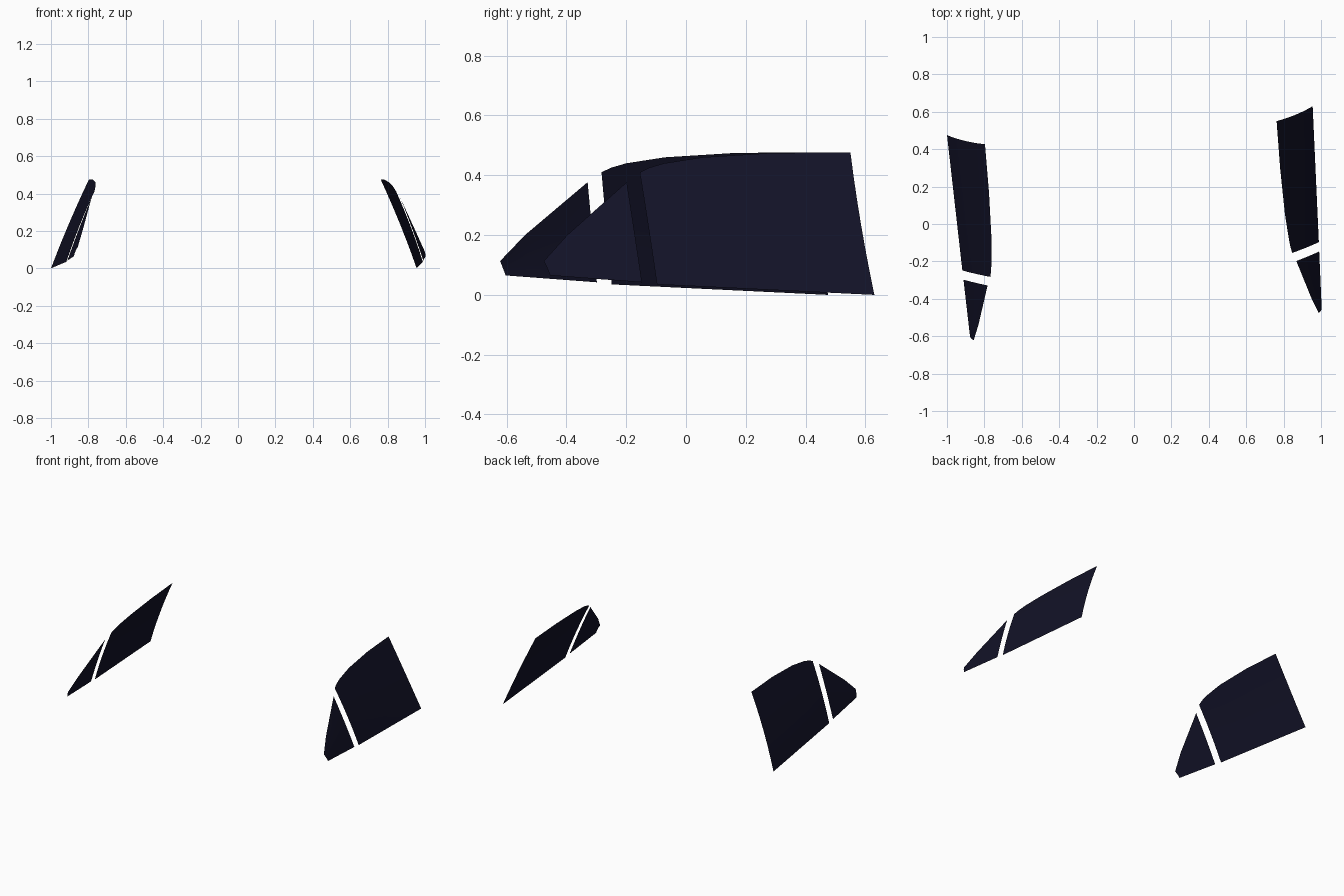
import bpy, bmesh, math
from mathutils import Vector, Matrix

if "Cube" in bpy.data.objects:
    bpy.data.objects.remove(bpy.data.objects["Cube"])

glass = bpy.data.materials.new("dark navy glass")
glass.diffuse_color = (0.006, 0.006, 0.02, 1)
glass.use_nodes = True
glass.node_tree.nodes["Principled BSDF"].inputs["Base Color"].default_value = glass.diffuse_color

# The pair of window sets is turned slightly about z and shifted off centre
PLACE = Matrix.Rotation(math.atan(0.0793), 4, 'Z') @ Matrix.Translation((0.0215, 0, 0))
ROWS = 6


def window(name, side, bottom, top, bulge, rear_bow=0.0):
    """Loft a gently bowed single sheet between a bottom and a top edge."""
    bm = bmesh.new()
    grid = []
    for i, (b, t) in enumerate(zip(bottom, top)):
        b, t = Vector(b), Vector(t)
        col = []
        for r in range(ROWS + 1):
            f = r / ROWS
            p = b.lerp(t, f)
            k = 4 * f * (1 - f)
            p.x += bulge * k * 0.92
            p.z += bulge * k * 0.38
            if i == len(bottom) - 1:
                p.y -= rear_bow * k
            p.x *= side
            col.append(bm.verts.new(PLACE @ p))
        grid.append(col)
    for a, c in zip(grid, grid[1:]):
        for r in range(ROWS):
            quad = [a[r], c[r], c[r + 1], a[r + 1]]
            f = bm.faces.new(quad if side > 0 else quad[::-1])
            f.smooth = True
    me = bpy.data.meshes.new(name)
    bm.to_mesh(me)
    bm.free()
    me.materials.append(glass)
    ob = bpy.data.objects.new(name, me)
    bpy.context.collection.objects.link(ob)


def along(a, b, fractions):
    return [Vector(a).lerp(Vector(b), f) for f in fractions]


# Door window: edges listed front to rear
door_top = [(0.8095, -0.221, 0.41), (0.803, -0.19, 0.425), (0.797, -0.139, 0.44),
            (0.787, -0.01, 0.46), (0.781, 0.231, 0.475), (0.782, 0.488, 0.476)]
door_bottom = along((0.956, -0.175, 0.035), (0.9805, 0.5525, 0.0),
                    [0, 0.05, 0.12, 0.3, 0.64, 1])

# Front quarter window
quarter_top = [(0.925, -0.552, 0.113), (0.893, -0.471, 0.2), (0.828, -0.266, 0.377)]
quarter_bottom = along((0.943, -0.532, 0.065), (0.954, -0.225, 0.042), [0, 0.27, 1])

for label, side in (("right", 1), ("left", -1)):
    window(label + "_door_window", side, door_bottom, door_top, 0.006, 0.006)
    window(label + "_quarter_window", side, quarter_bottom, quarter_top, 0.003)
